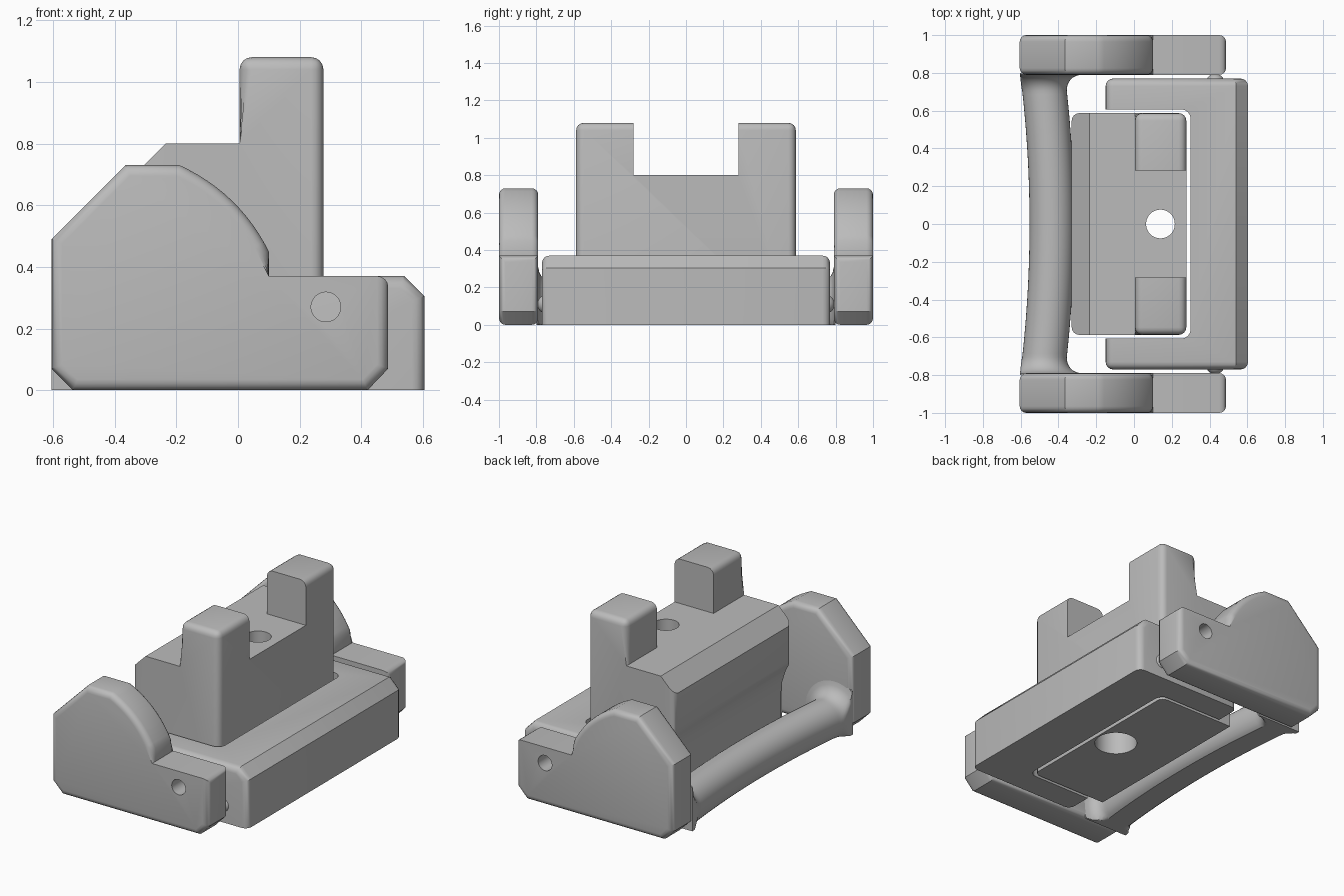
import bpy, bmesh, math
from mathutils import Vector

if "Cube" in bpy.data.objects:
    bpy.data.objects.remove(bpy.data.objects["Cube"], do_unlink=True)

grey = bpy.data.materials.new("plain_grey")
grey.use_nodes = True
COLOR = (0.5, 0.5, 0.5, 1)
grey.diffuse_color = COLOR
grey.node_tree.nodes["Principled BSDF"].inputs["Base Color"].default_value = COLOR


def finish(name, bm):
    bmesh.ops.recalc_face_normals(bm, faces=bm.faces)
    mesh = bpy.data.meshes.new(name)
    bm.to_mesh(mesh)
    bm.free()
    mesh.materials.append(grey)
    obj = bpy.data.objects.new(name, mesh)
    bpy.context.collection.objects.link(obj)
    return obj


def activate(obj):
    bpy.ops.object.select_all(action='DESELECT')
    obj.select_set(True)
    bpy.context.view_layer.objects.active = obj


def smooth(obj):
    activate(obj)
    bpy.ops.object.shade_smooth_by_angle(angle=math.radians(32))


def prism(name, profile, y0, y1, rule=None, width=0.035, segments=4):
    """Extrude an xz profile along y, rounding edges picked by rule(mid, direction)."""
    bm = bmesh.new()
    base = bm.faces.new([bm.verts.new((x, y0, z)) for x, z in profile])
    grown = bmesh.ops.extrude_face_region(bm, geom=[base])["geom"]
    for v in grown:
        if isinstance(v, bmesh.types.BMVert):
            v.co.y = y1
    bmesh.ops.recalc_face_normals(bm, faces=bm.faces)
    if rule:
        picked = []
        for e in bm.edges:
            a, b = (v.co for v in e.verts)
            if rule((a + b) / 2, (b - a).normalized()):
                picked.append(e)
        bmesh.ops.bevel(bm, geom=picked, offset=width, segments=segments,
                        profile=0.5, affect='EDGES', clamp_overlap=True)
    return finish(name, bm)


def cut(obj, cutter):
    activate(obj)
    mod = obj.modifiers.new("cut", 'BOOLEAN')
    mod.operation = 'DIFFERENCE'
    mod.solver = 'EXACT'
    mod.object = cutter
    bpy.ops.object.modifier_apply(modifier=mod.name)
    bpy.data.objects.remove(cutter, do_unlink=True)


def cylinder(name, centre, radius, depth, along_y=False):
    bm = bmesh.new()
    bmesh.ops.create_cone(bm, cap_ends=True, segments=40, radius1=radius,
                          radius2=radius, depth=depth)
    if along_y:
        for v in bm.verts:
            v.co = Vector((v.co.x, v.co.z, -v.co.y))
    bmesh.ops.translate(bm, verts=bm.verts, vec=centre)
    return finish(name, bm)


def rect(x0, x1, z0, z1):
    return [(x0, z0), (x1, z0), (x1, z1), (x0, z1)]


# Side plates with a rounded thumb hump and a pivot hole
def hump(n=12):
    a, c, b = Vector((0.10, 0.45)), Vector((0.005, 0.64)), Vector((-0.19, 0.73))
    for i in range(n + 1):
        t = i / n
        yield tuple(a * (1 - t) ** 2 + c * 2 * t * (1 - t) + b * t * t)


plate = [(-0.605, 0.07), (-0.535, 0), (0.42, 0), (0.487, 0.07), (0.487, 0.37),
         (0.10, 0.37), *hump(), (-0.365, 0.73), (-0.605, 0.49)]


def plate_edges(mid, d):
    if abs(d.y) > 0.9:
        return mid.x > 0.48 and mid.z > 0.3
    return not (abs(mid.z - 0.37) < 0.01 and mid.x < 0.4)


for name, y0, y1 in (("front", -1.0, -0.79), ("back", 0.79, 1.0)):
    obj = prism(name + "_side_plate", plate, y0, y1, plate_edges)
    cut(obj, cylinder("pivot_cutter", (0.285, (y0 + y1) / 2, 0.27), 0.048, 0.5, True))
    smooth(obj)

# Grip bar bowed inwards and flared into both plates
FILLET = 0.09
SIDES, RINGS = 40, 64
bm = bmesh.new()
rings = []
for i in range(RINGS + 1):
    y = -0.8 * math.cos(math.pi * i / RINGS)
    bow = 1 - (y / 0.8) ** 2
    gap = min(max(0.79 - abs(y), 0), FILLET)
    flare = FILLET - math.sqrt(FILLET ** 2 - (FILLET - gap) ** 2)
    radius = 0.118 + flare
    ring = []
    for k in range(SIDES):
        a = 2 * math.pi * k / SIDES
        s = math.sin(a)
        c = math.cos(a)
        if s < 0:
            c = math.copysign(abs(c) ** 0.6, c)
        x = max(-0.485 + 0.05 * bow + radius * c, -0.605 + 0.05 * bow)
        ring.append(bm.verts.new((x, y, max(0.105 + radius * s, 0.0))))
    rings.append(ring)
for r0, r1 in zip(rings, rings[1:]):
    for k in range(SIDES):
        j = (k + 1) % SIDES
        bm.faces.new((r0[k], r0[j], r1[j], r1[k]))
bm.faces.new(rings[0])
bm.faces.new(rings[-1])
smooth(finish("grip_bar", bm))

# U shaped frame with a chamfered long edge
frame_profile = [(-0.15, 0), (0.604, 0), (0.604, 0.305), (0.54, 0.37), (-0.15, 0.37)]


def frame_edges(mid, d):
    if abs(d.y) > 0.9:
        return mid.x < 0 and mid.z > 0.3
    return mid.z > 0.01


frame = prism("u_frame", frame_profile, -0.77, 0.77, frame_edges, 0.04)
cut(frame, prism("frame_cutter", rect(-0.8, 0.3, -0.2, 0.6), -0.607, 0.607,
                 lambda mid, d: abs(d.z) > 0.9 and mid.x > 0, 0.05))
smooth(frame)

# Small detent bumps between frame and plates
for name, s in (("front", -1), ("back", 1)):
    bm = bmesh.new()
    bmesh.ops.create_uvsphere(bm, u_segments=20, v_segments=12, radius=0.05)
    bmesh.ops.translate(bm, verts=bm.verts, vec=(0.43, s * 0.745, 0.11))
    smooth(finish(name + "_detent_bump", bm))

# Central block with two posts, scooped beside the grip bar
block_profile = [(-0.25, 0), (0.277, 0), (0.277, 1.08), (0.005, 1.08), (0.005, 0.8),
                 (-0.235, 0.8), (-0.33, 0.705), (-0.33, 0.48), (-0.285, 0.4),
                 (-0.26, 0.32), (-0.25, 0.22)]


def block_edges(mid, d):
    if abs(d.y) > 0.9:
        return mid.z > 1.0
    on_post = mid.x > 0 and mid.z > 0.3 and not abs(mid.z - 0.8) < 0.01
    on_grip_side = mid.x < -0.3 and 0.5 < mid.z < 0.7
    return on_post or on_grip_side


block = prism("centre_block", block_profile, -0.587, 0.587, block_edges, 0.04)
cut(block, prism("notch_cutter", rect(-0.5, 0.6, 0.8, 1.4), -0.282, 0.282))
cut(block, cylinder("hole_cutter", (0.14, 0, 0.5), 0.076, 2.0))
cut(block, cylinder("bore_cutter", (0.14, 0, 0.1), 0.125, 0.8))
smooth(block)
